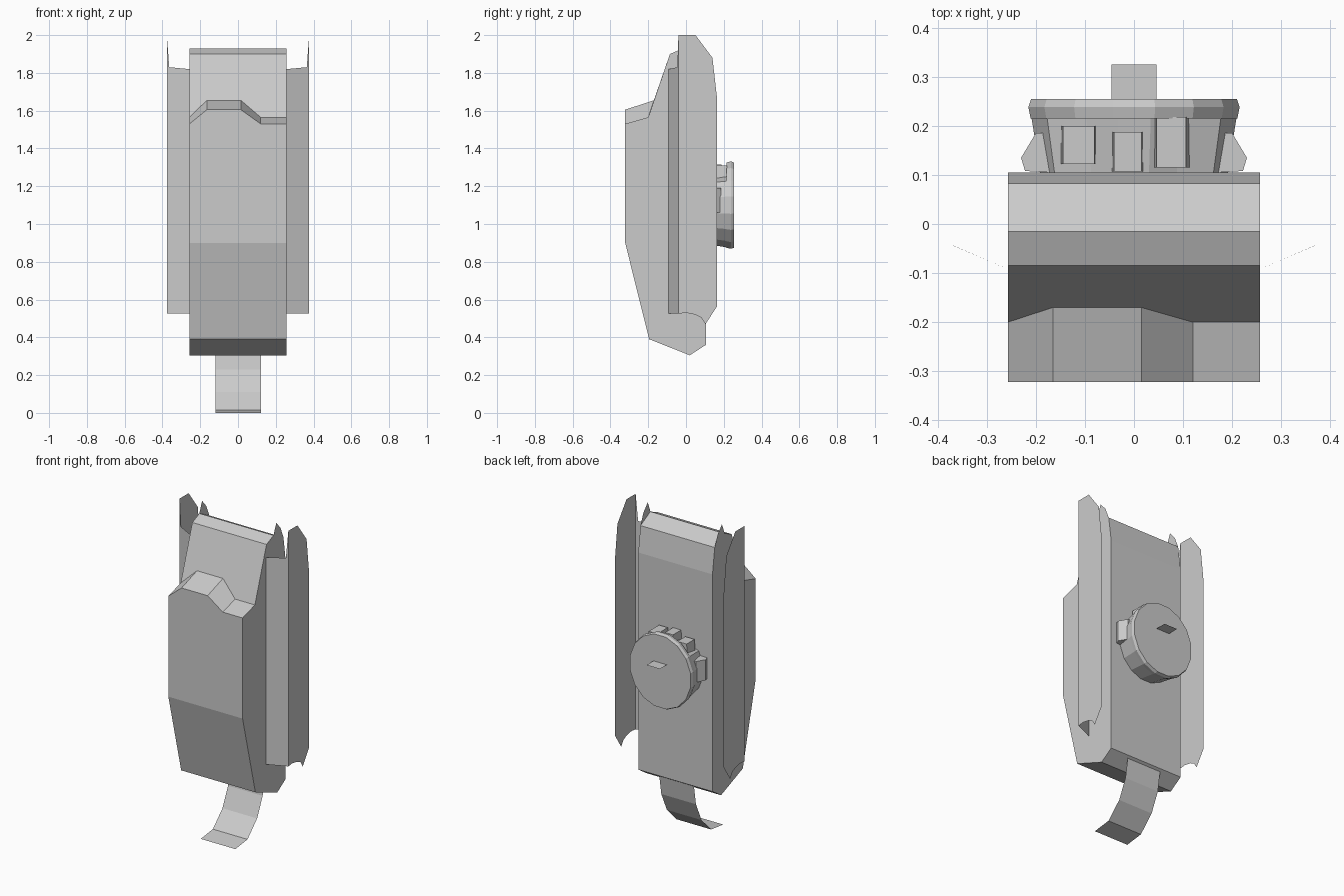
import bpy, bmesh, math

if "Cube" in bpy.data.objects:
    bpy.data.objects.remove(bpy.data.objects["Cube"])


def make(name, verts, faces):
    me = bpy.data.meshes.new(name)
    me.from_pydata(verts, [], faces)
    bm = bmesh.new()
    bm.from_mesh(me)
    bmesh.ops.recalc_face_normals(bm, faces=bm.faces)
    bm.to_mesh(me)
    bm.free()
    ob = bpy.data.objects.new(name, me)
    bpy.context.collection.objects.link(ob)
    return ob


def loft(name, rings):
    """Skin a list of equal-length closed rings and cap both ends."""
    n = len(rings[0])
    verts = [p for r in rings for p in r]
    faces = [(k * n + i, k * n + (i + 1) % n, (k + 1) * n + (i + 1) % n, (k + 1) * n + i)
             for k in range(len(rings) - 1) for i in range(n)]
    faces += [tuple(range(n)), tuple(range((len(rings) - 1) * n, len(rings) * n))]
    return make(name, verts, faces)


def box(name, x, y, z, top=1.0):
    """Box from ranges; top narrows the upper end in x."""
    cx, h = sum(x) / 2, (x[1] - x[0]) / 2
    return loft(name, [[(cx - h * s, y[0], zz), (cx + h * s, y[0], zz),
                        (cx + h * s, y[1], zz), (cx - h * s, y[1], zz)]
                       for zz, s in ((z[0], 1), (z[1], top))])


# Main casing: side profile lofted across x, with a raised step on the front pouch
W = 0.257
rings = []
for x, raised in ((-W, 0), (-0.165, 1), (0.015, 1), (0.12, 0), (W, 0)):
    zf, yb, zb = (1.605, -0.17, 1.655) if raised else (1.53, -0.2, 1.565)
    prof = [(0.02, 0.305), (-0.195, 0.39), (-0.322, 0.9), (-0.322, zf), (yb, zb),
            (-0.085, 1.9), (-0.015, 1.93), (0.083, 1.88), (0.105, 1.72), (0.105, 0.36)]
    rings.append([(x, y, z) for y, z in prof])
loft("casing", rings)

# Thin side flaps, their angled front strips and the small upper ears
flap = [(-0.04, 2.0), (0.05, 2.0), (0.14, 1.88), (0.165, 1.66), (0.165, 0.565),
        (0.103, 0.47), (0.08, 0.505), (0.05, 0.52), (0.0, 0.53), (-0.04, 0.525)]
ear = [(-0.015, 1.93), (0.0, 1.97), (0.012, 1.998), (0.054, 1.95), (0.083, 1.88)]
for side, s in (("left", -1), ("right", 1)):
    make(side + "_flap", [(s * 0.377, y, z) for y, z in flap], [tuple(range(len(flap)))])
    make(side + "_flap_strip",
         [(s * W, -0.092, 0.525), (s * 0.377, -0.04, 0.525), (s * 0.377, -0.04, 2.0),
          (s * 0.364, -0.046, 1.83), (s * W, -0.092, 1.82)], [(0, 1, 2, 3, 4)])
    make(side + "_ear", [(s * W, y, z) for y, z in ear], [tuple(range(len(ear)))])

# Hanging strap curling forward below the casing
path = [(0.09, 0.352), (0.07, 0.23), (0.015, 0.11), (-0.08, 0.015), (-0.2, 0.0)]
make("strap", [(x, y, z) for y, z in path for x in (-0.118, 0.122)],
     [(2 * i, 2 * i + 1, 2 * i + 3, 2 * i + 2) for i in range(len(path) - 1)])

# Round dial on the back: flat plate plus a hub that is recessed along the top
CZ, N = 1.1, 16


def ring(y, r, recess=0.0):
    pts = []
    for i in range(N):
        a = 2 * math.pi * (i + 0.5) / N
        rr = r - (recess if math.sin(a) > 0.6 else 0)
        pts.append((rr * math.cos(a) * 0.95, y, CZ + rr * math.sin(a) * 1.02))
    return pts


loft("dial_plate", [ring(0.215, 0.226), ring(0.238, 0.231), ring(0.255, 0.225)])
loft("dial_hub", [ring(0.105, 0.205, 0.04), ring(0.216, 0.224, 0.04)])

# Blocks in the recess and side lugs
box("dial_block_left", (-0.15, -0.075), (0.122, 0.2), (1.2, 1.29), 0.85)
box("dial_block_middle", (-0.048, 0.022), (0.107, 0.187), (1.2, 1.315), 0.8)
box("dial_block_right", (0.036, 0.116), (0.115, 0.218), (1.2, 1.31), 0.75)
for side, s in (("left", -1), ("right", 1)):
    loft(side + "_dial_lug", [[(s * 0.17, 0.105, z), (s * 0.222, 0.108, z), (s * 0.23, 0.135, z),
                               (s * 0.2, 0.185, z), (s * 0.17, 0.185, z)] for z in (1.06, 1.19)])

# Flat tab sticking out of the dial
make("dial_tab", [(-0.046, 0.25, 1.155), (0.046, 0.25, 1.155),
                  (0.046, 0.325, 1.155), (-0.046, 0.325, 1.155)], [(0, 1, 2, 3)])
